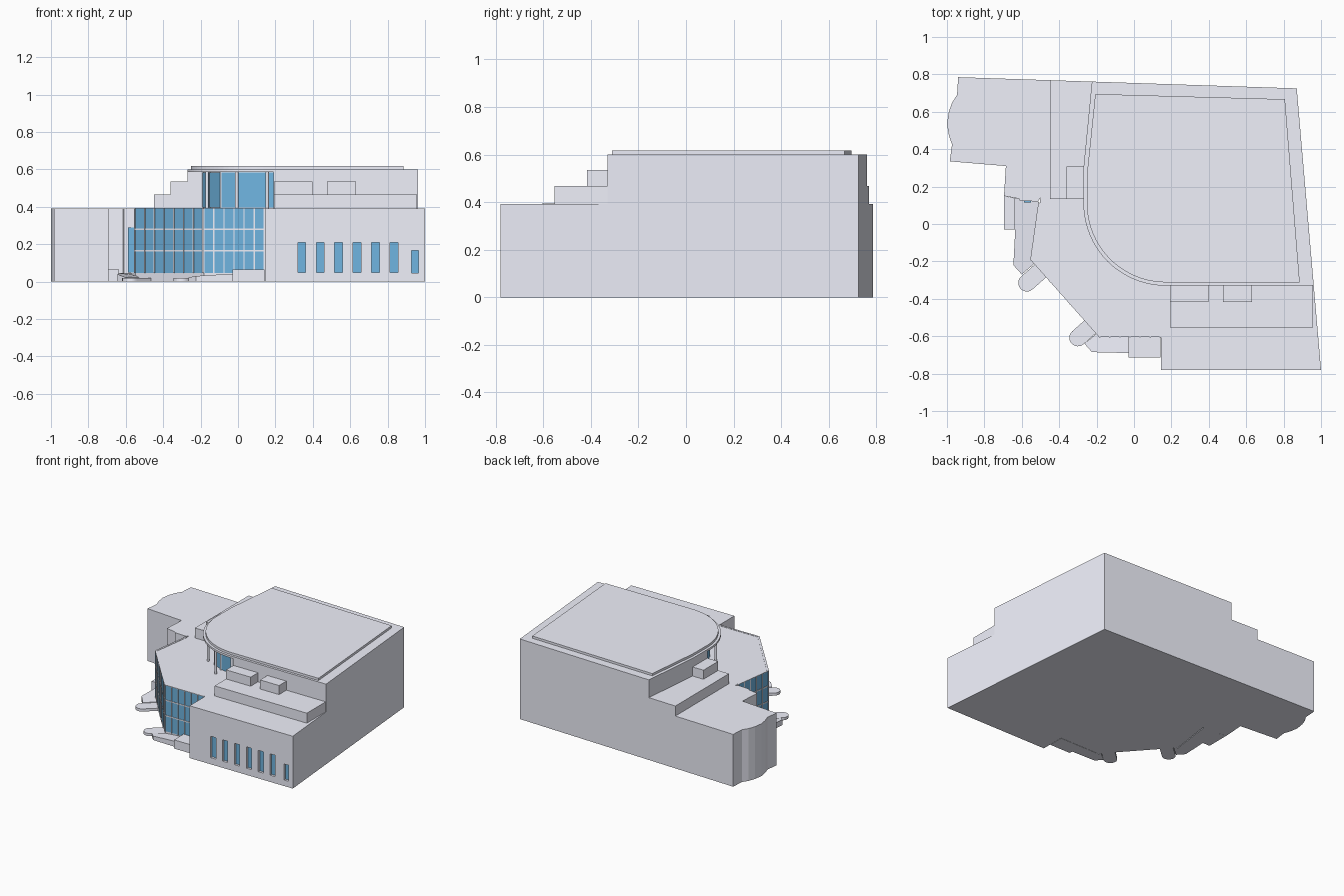
import bpy, bmesh, math
from mathutils import Vector

if "Cube" in bpy.data.objects:
    bpy.data.objects.remove(bpy.data.objects["Cube"])


def material(name, rgb):
    m = bpy.data.materials.new(name)
    m.diffuse_color = (*rgb, 1)
    m.use_nodes = True
    m.node_tree.nodes["Principled BSDF"].inputs["Base Color"].default_value = m.diffuse_color
    return m


glass_mat = material("blue_glass", (0.16, 0.46, 0.75))
pale_mat = material("pale_stone", (0.87, 0.88, 0.97))


def finish(name, bm, mat=pale_mat):
    bmesh.ops.recalc_face_normals(bm, faces=bm.faces)
    me = bpy.data.meshes.new(name)
    bm.to_mesh(me)
    bm.free()
    ob = bpy.data.objects.new(name, me)
    bpy.context.collection.objects.link(ob)
    me.materials.append(mat)
    return ob


def add_prism(bm, pts, z0, z1):
    """Extrude a plan outline; z1 may be one height or one per corner."""
    tops = z1 if isinstance(z1, (list, tuple)) else [z1] * len(pts)
    lo = [bm.verts.new((x, y, z0)) for x, y in pts]
    hi = [bm.verts.new((p[0], p[1], t)) for p, t in zip(pts, tops)]
    bm.faces.new(lo[::-1])
    bm.faces.new(hi)
    n = len(pts)
    for i in range(n):
        j = (i + 1) % n
        bm.faces.new((lo[i], lo[j], hi[j], hi[i]))


def prism(name, pts, z0, z1, mat=pale_mat):
    bm = bmesh.new()
    add_prism(bm, pts, z0, z1)
    return finish(name, bm, mat)


def rect(x0, x1, y0, y1):
    return [(x0, y0), (x1, y0), (x1, y1), (x0, y1)]


def strip(p, q, t):
    """Plan outline of a thin wall of thickness t along p-q."""
    p, q = Vector(p), Vector(q)
    d = (q - p).normalized() * t / 2
    n = Vector((-d.y, d.x))
    return [tuple(v) for v in (p - n, q - n, q + n, p + n)]


def arc(cx, cy, r, a0, a1, n):
    return [(cx + r * math.cos(math.radians(a0 + (a1 - a0) * i / n)),
             cy + r * math.sin(math.radians(a0 + (a1 - a0) * i / n))) for i in range(n + 1)]


def side_x(y):
    """Slanted right-hand wall."""
    return 0.87 + 0.13 * (0.725 - y) / 1.505


def back_y(x):
    """Slanted rear wall."""
    return 0.785 - 0.06 * (x + 0.94) / 1.81


# Ground storey with bowed west end and glazed front corner
body = prism("main_body", [
    (-0.94, 0.785), (-0.946, 0.69), (-0.972, 0.65), (-0.99, 0.6), (-1.0, 0.535), (-0.99, 0.475),
    (-0.973, 0.425), (-0.985, 0.335), (-0.685, 0.31), (-0.695, 0.15), (-0.615, 0.135),
    (-0.61, 0.125), (-0.515, 0.12), (-0.5, 0.14), (-0.547, -0.188), (-0.183, -0.598),
    (0.145, -0.598), (0.145, -0.78), (1.0, -0.78), (0.87, 0.725)], 0, 0.392)

# Recessed front windows
windows = [(0.32 + 0.0985 * i, 0.362 + 0.0985 * i, 0.05, 0.21) for i in range(6)]
windows.append((0.928, 0.966, 0.045, 0.165))
cut, panes = bmesh.new(), bmesh.new()
for x0, x1, z0, z1 in windows:
    add_prism(cut, rect(x0, x1, -0.82, -0.76), z0, z1)
    add_prism(panes, rect(x0, x1, -0.762, -0.755), z0, z1)
cutter = finish("window_cutter", cut)
cutter.hide_render = True
cutter.hide_viewport = True
mod = body.modifiers.new("windows", "BOOLEAN")
mod.object = cutter
mod.operation = 'DIFFERENCE'
mod.solver = 'EXACT'
finish("front_windows", panes, glass_mat)
prism("side_entry_window", rect(-0.588, -0.55, 0.115, 0.125), 0.05, 0.29, glass_mat)

# Glazed corner: panes, mullions and transoms
corner = [(-0.505, 0.11), (-0.547, -0.188), (-0.183, -0.598), (0.14, -0.598)]
panes, bars = bmesh.new(), bmesh.new()
for p, q, count in zip(corner, corner[1:], (5, 7, 6)):
    add_prism(panes, strip(p, q, 0.008), 0.047, 0.39)
    a, b = Vector(p), Vector(q)
    u = (b - a).normalized() * 0.0035
    for i in range(count + 1):
        c = a.lerp(b, i / count)
        add_prism(bars, strip(c - u, c + u, 0.016), 0.045, 0.392)
    for z in (0.165, 0.28):
        add_prism(bars, strip(p, q, 0.014), z - 0.004, z + 0.004)
    add_prism(bars, strip(p, q, 0.014), 0.39, 0.394)
finish("corner_glazing", panes, glass_mat)
finish("corner_mullions", bars)

# Upper storey walls, set back under the curved roof
glass_line = [(-0.185, 0.13), (-0.15, -0.02), (-0.09, -0.14), (-0.01, -0.18), (0.19, -0.22)]
prism("upper_storey", [(-0.225, back_y(-0.225)), (-0.27, 0.3), (-0.27, 0.13)] + glass_line +
      [(0.19, -0.33), (side_x(-0.33), -0.33), (0.87, 0.725)], 0.392, 0.585)
panes, bars = bmesh.new(), bmesh.new()
for p, q in zip(glass_line, glass_line[1:]):
    add_prism(panes, strip(p, q, 0.012), 0.396, 0.583)
    m = Vector(p)
    add_prism(bars, rect(m.x - 0.006, m.x + 0.006, m.y - 0.008, m.y + 0.008), 0.392, 0.585)
finish("upper_glazing", panes, glass_mat)
finish("upper_mullions", bars)

# Roof slab and raised roof panel
prism("roof_slab", [(-0.225, back_y(-0.225)), (-0.27, 0.3)] + arc(0.17, 0.11, 0.44, 180, 270, 20) +
      [(side_x(-0.33), -0.33), (0.87, 0.725)], 0.585, 0.6)
prism("roof_panel", [(-0.207, 0.695), (-0.25, 0.28)] + arc(0.17, 0.11, 0.422, 180, 270, 20) +
      [(0.886, -0.312), (0.807, 0.667)], 0.6, 0.617)

# Round columns carrying the roof edge
bm = bmesh.new()
for ang in (180 + 34, 180 + 64, 180 + 88):
    x, y = arc(0.17, 0.11, 0.405, ang, ang, 1)[0]
    add_prism(bm, arc(x, y, 0.009, 0, 330, 11), 0.392, 0.585)
finish("roof_columns", bm)

# Stepped roof blocks
prism("front_roof_step", rect(0.193, 0.958, -0.553, -0.33), 0.392, 0.467)
prism("front_vent_large", rect(0.193, 0.397, -0.417, -0.33), 0.467, 0.535)
prism("front_vent_small", rect(0.475, 0.632, -0.417, -0.33), 0.467, 0.535)
prism("west_roof_step", [(-0.45, back_y(-0.45)), (-0.45, 0.133), (-0.27, 0.133), (-0.27, 0.3),
                         (-0.225, back_y(-0.225))], 0.392, 0.467)
prism("west_vent", rect(-0.36, -0.27, 0.133, 0.307), 0.467, 0.535)

# Entrance terraces and ramps
prism("west_terrace", [(-0.695, 0.15), (-0.695, -0.03), (-0.635, -0.03), (-0.635, 0.138)], 0, 0.065)
prism("west_ramp", [(-0.635, 0.138), (-0.635, -0.03), (-0.645, -0.22), (-0.6, -0.27), (-0.53, -0.21),
                    (-0.55, -0.19), (-0.51, 0.12)], 0,
      [0.045, 0.045, 0.04, 0.022, 0.022, 0.035, 0.045])
prism("front_terrace", rect(-0.03, 0.143, -0.715, -0.6), 0, 0.065)
prism("front_ramp", [(-0.03, -0.69), (-0.225, -0.685), (-0.265, -0.64), (-0.2, -0.585),
                     (-0.185, -0.6), (-0.03, -0.6)], 0, [0.042, 0.03, 0.022, 0.022, 0.03, 0.042])

# Round-ended entrance aprons flanking the glazed diagonal
for name, cx, cy, length in (("west_apron", -0.573, -0.315, 0.13), ("front_apron", -0.3, -0.608, 0.12)):
    d = Vector((0.75, 0.66)).normalized() * length
    half = arc(cx, cy, 0.046, 131, 311, 12)
    end = [(half[-1][0] + d.x, half[-1][1] + d.y), (half[0][0] + d.x, half[0][1] + d.y)]
    prism(name, half + end, 0, 0.02)
